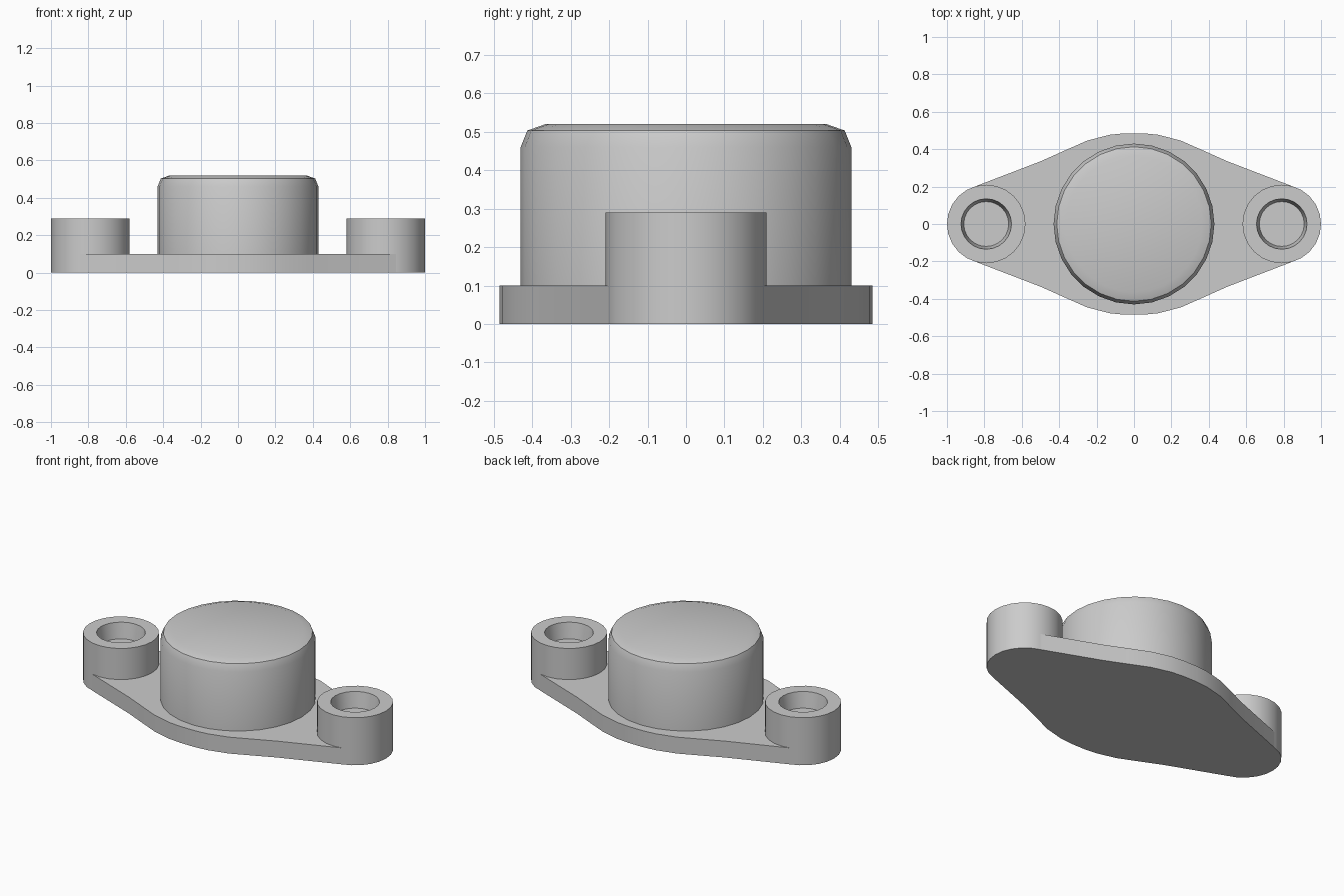
import bpy, bmesh
from math import cos, sin, pi, radians

cube = bpy.data.objects.get("Cube")
if cube:
    bpy.data.objects.remove(cube, do_unlink=True)

grey = bpy.data.materials.new("plain grey")
grey.use_nodes = True
grey.diffuse_color = (0.6, 0.6, 0.6, 1)
grey.node_tree.nodes["Principled BSDF"].inputs["Base Color"].default_value = (0.6, 0.6, 0.6, 1)


def finish(name, bm, location=(0, 0, 0)):
    bmesh.ops.recalc_face_normals(bm, faces=bm.faces)
    mesh = bpy.data.meshes.new(name)
    bm.to_mesh(mesh)
    bm.free()
    mesh.materials.append(grey)
    mesh.shade_smooth()
    mesh.set_sharp_from_angle(angle=radians(30))
    obj = bpy.data.objects.new(name, mesh)
    obj.location = location
    bpy.context.collection.objects.link(obj)
    return obj


def turned(name, profile, sides, location=(0, 0, 0)):
    """Solid of revolution from (radius, height) points, capped at both ends."""
    bm = bmesh.new()
    rings = []
    for r, z in profile:
        rings.append([bm.verts.new((r * cos(2 * pi * i / sides), r * sin(2 * pi * i / sides), z))
                      for i in range(sides)])
    for low, high in zip(rings, rings[1:]):
        for i in range(sides):
            j = (i + 1) % sides
            bm.faces.new((low[i], low[j], high[j], high[i]))
    bm.faces.new(rings[0])
    bm.faces.new(rings[-1])
    return finish(name, bm, location)


# Flange plate: one quarter outline mirrored to all four corners
quarter = [(0.844, 0.203), (0.5, 0.335), (0.37, 0.393), (0.25, 0.446), (0.13, 0.477), (0.05, 0.485)]
half = quarter + [(-x, y) for x, y in reversed(quarter)]
outline = half + [(-x, -y) for x, y in half]
bm = bmesh.new()
base = bm.faces.new([bm.verts.new((x, y, 0)) for x, y in outline])
grown = bmesh.ops.extrude_face_region(bm, geom=[base], use_keep_orig=True)
top = [v for v in grown["geom"] if isinstance(v, bmesh.types.BMVert)]
bmesh.ops.translate(bm, verts=top, vec=(0, 0, 0.1))
finish("flange_plate", bm)

# Central housing with rounded top rim
turned("central_housing", [(0.43, 0.05), (0.43, 0.46), (0.413, 0.503), (0.365, 0.52)], 28)

# Screw bosses with blind, slightly tapered holes
boss = [(0.21, 0), (0.21, 0.29), (0.135, 0.29), (0.12, 0.195)]
for side, x in (("left", 0.79), ("right", -0.79)):
    turned(side + "_screw_boss", boss, 24, (x, 0, 0))
